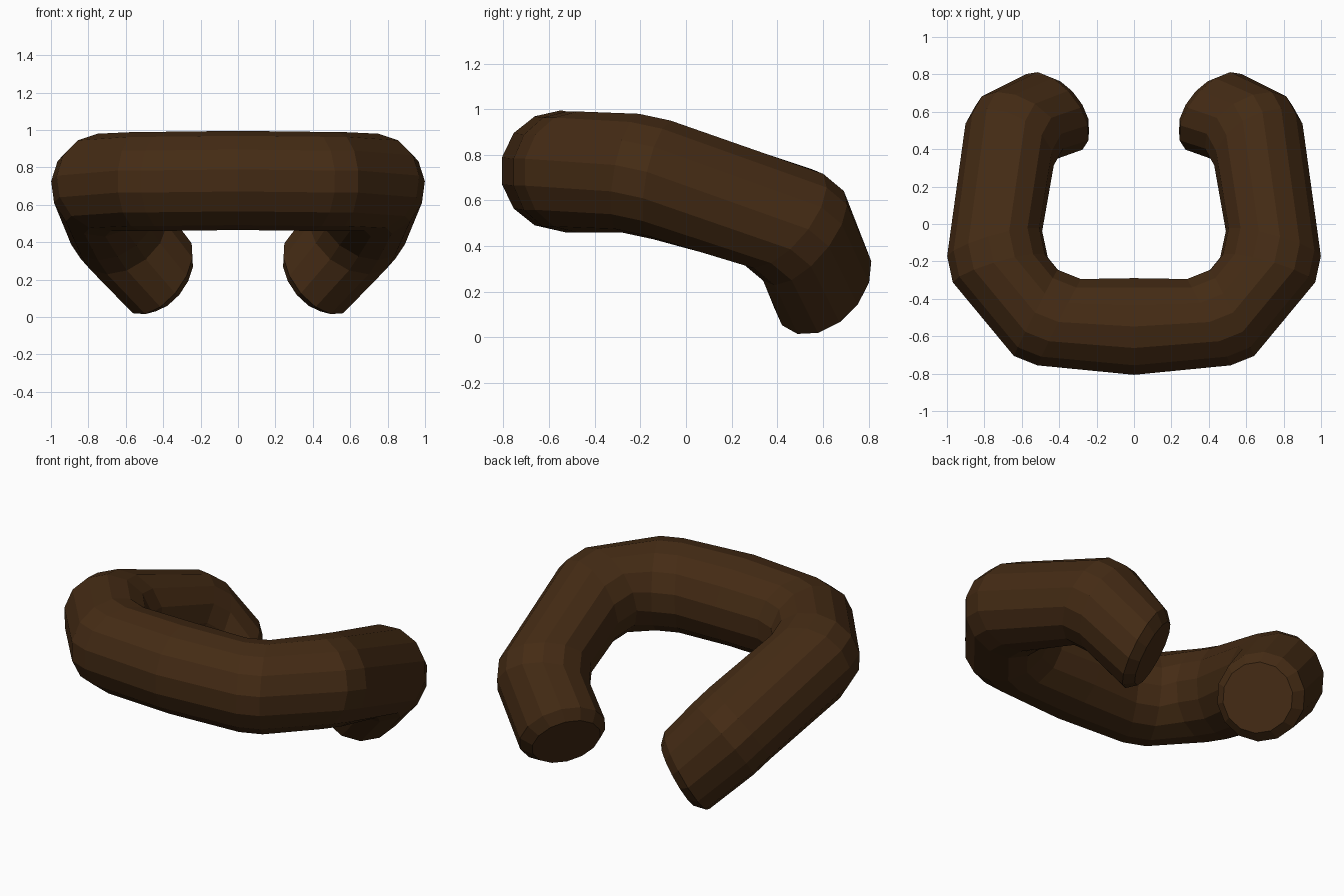
import bpy, bmesh, math
from mathutils import Vector

if "Cube" in bpy.data.objects:
    bpy.data.objects.remove(bpy.data.objects["Cube"])

SIDES, RADIUS = 14, 0.265

# Centre line of the right half: pairs of stations at each of three bends
path = [Vector(p) for p in (
    (0.00, -0.548, 0.73),
    (0.40, -0.525, 0.725), (0.525, -0.475, 0.725),
    (0.715, -0.245, 0.72), (0.745, -0.105, 0.69),
    (0.665, 0.425, 0.52), (0.615, 0.515, 0.445),
    (0.425, 0.60, 0.23), (0.385, 0.62, 0.20))]
radii = [RADIUS] * 7 + [0.252, 0.20]
END_DIR = Vector((-0.68, 0.53, -0.5)).normalized()


def tangent(i):
    """Both stations of a bend share its bisecting direction."""
    if i == 0:
        return Vector((1, 0, 0))
    if i >= len(path) - 2:
        return END_DIR
    a = i if i % 2 else i - 1
    into = (path[a] - path[a - 1]).normalized()
    out = (path[a + 2] - path[a + 1]).normalized()
    return (into + out).normalized()


# Sweep a faceted ring along the path
bm = bmesh.new()
up, prev_t, rings = Vector((0, 0, 1)), Vector((1, 0, 0)), []
for i, p in enumerate(path):
    t = tangent(i)
    up = prev_t.rotation_difference(t) @ up
    side = t.cross(up)
    prev_t = t
    ring = []
    for k in range(SIDES):
        a = 2 * math.pi * k / SIDES
        v = p + (up * math.cos(a) + side * math.sin(a)) * radii[i]
        ring.append(bm.verts.new(v))
    rings.append(ring)
for r, s in zip(rings, rings[1:]):
    for k in range(SIDES):
        j = (k + 1) % SIDES
        bm.faces.new((r[k], r[j], s[j], s[k]))
bm.faces.new(rings[-1])
bmesh.ops.recalc_face_normals(bm, faces=bm.faces)
mesh = bpy.data.meshes.new("bent_ring")
bm.to_mesh(mesh)
bm.free()

obj = bpy.data.objects.new("bent_ring", mesh)
bpy.context.collection.objects.link(obj)

# Mirror to the left half
mirror = obj.modifiers.new("mirror", 'MIRROR')
mirror.use_axis[0] = True
mirror.use_clip = True

# Dark brown
mat = bpy.data.materials.new("brown")
mat.diffuse_color = (0.058, 0.024, 0.007, 1)
mat.use_nodes = True
mat.node_tree.nodes["Principled BSDF"].inputs["Base Color"].default_value = mat.diffuse_color
mesh.materials.append(mat)
